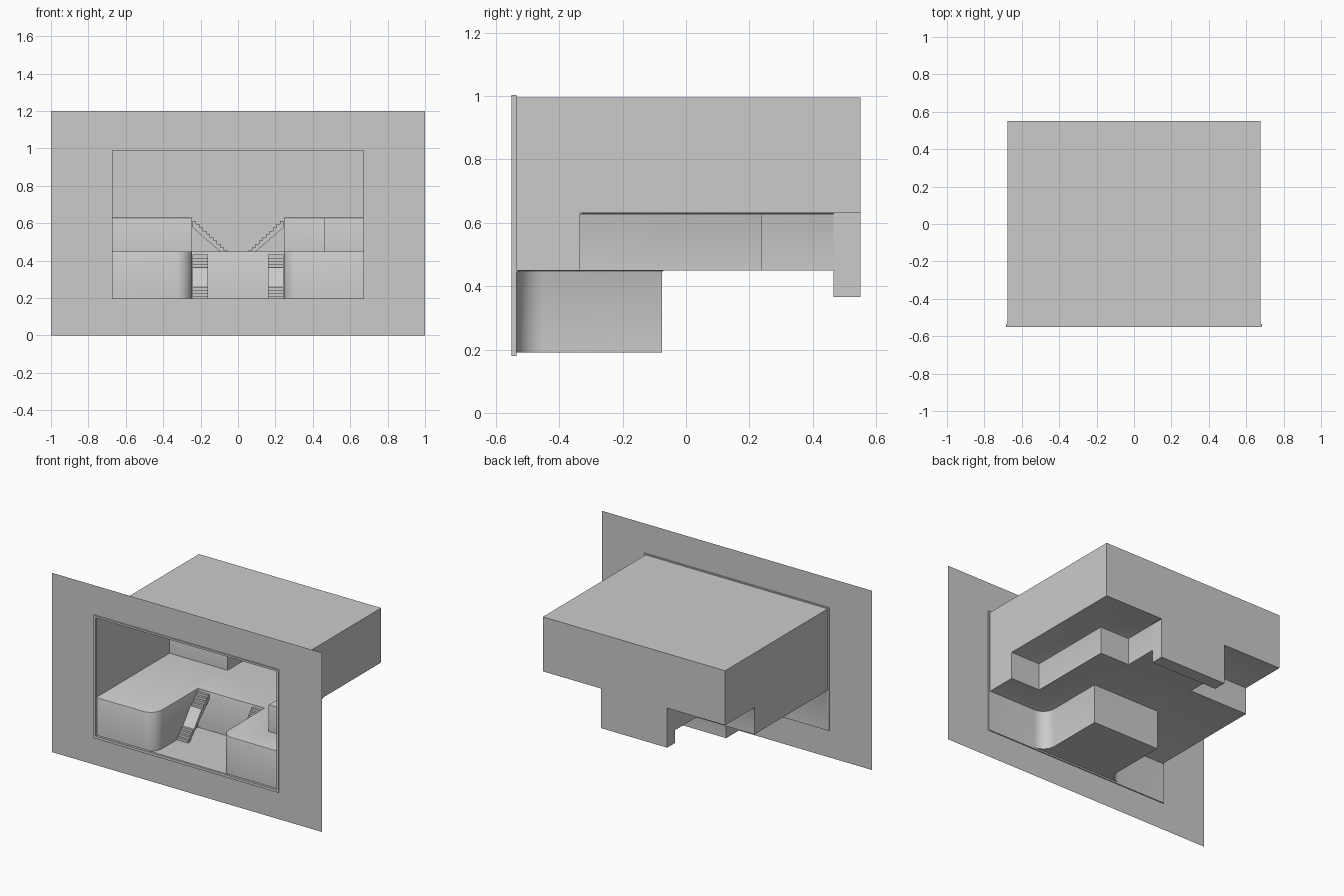
import bpy, bmesh
from math import sin, cos, pi

if "Cube" in bpy.data.objects:
    bpy.data.objects.remove(bpy.data.objects["Cube"])


def finish(name, bm, smooth=False):
    me = bpy.data.meshes.new(name)
    bm.to_mesh(me)
    bm.free()
    ob = bpy.data.objects.new(name, me)
    bpy.context.collection.objects.link(ob)
    if smooth:
        bpy.ops.object.select_all(action='DESELECT')
        ob.select_set(True)
        bpy.context.view_layer.objects.active = ob
        bpy.ops.object.shade_smooth_by_angle(angle=0.7)
    return ob


def face(bm, pts):
    bm.faces.new([bm.verts.new(p) for p in pts])


def floor(bm, path, z):
    face(bm, [(x, y, z) for x, y in path])


def strip(bm, path, z0, z1):
    for (ax, ay), (bx, by) in zip(path, path[1:]):
        face(bm, [(ax, ay, z0), (bx, by, z0), (bx, by, z1), (ax, ay, z1)])


def ring(name, outer, inner, y, depth=0):
    """Rectangular border; rectangles are half width, bottom, top."""
    bm = bmesh.new()
    loops = []
    for w, lo, hi in (outer, inner):
        loops.append([bm.verts.new(p) for p in
                      ((-w, y, lo), (w, y, lo), (w, y, hi), (-w, y, hi))])
    o, i = loops
    for k in range(4):
        n = (k + 1) % 4
        bm.faces.new((o[k], o[n], i[n], i[k]))
    if depth:
        r = bmesh.ops.extrude_face_region(bm, geom=bm.faces[:])
        vs = [g for g in r['geom'] if isinstance(g, bmesh.types.BMVert)]
        bmesh.ops.translate(bm, verts=vs, vec=(0, depth, 0))
        bmesh.ops.recalc_face_normals(bm, faces=bm.faces[:])
    return finish(name, bm)


W, F, B, TOP = 0.675, -0.535, 0.55, 0.995      # room half width, front, back, ceiling
PIT, LOW, MID, HIGH = 0.245, 0.19, 0.45, 0.63  # pit half width and floor levels
PITB, R, RB, BACKPIT = -0.075, 0.085, 0.465, 0.365

# Front wall with opening, and the frame around it
ring("front_wall", (1, 0, 1.2), (0.675, 0.19, 0.995), -0.542)
ring("opening_frame", (0.685, 0.18, 1.003), (0.67, 0.198, 0.99), -0.55, 0.015)

# Room shell: plan outlines
arc = [(-PIT - R + R * sin(t * pi / 20), F + R - R * cos(t * pi / 20)) for t in range(11)]
pit = arc + [(-PIT, PITB)]
pit += [(-x, y) for x, y in reversed(pit)]
pit_rim = [(-W, F)] + pit + [(W, F)]
right_rim = [(W, -0.335), (0.46, -0.335), (0.46, 0.24), (PIT, 0.24), (PIT, RB)]
left_rim = [(-PIT, RB), (-PIT, 0.24), (-W, 0.24)]

bm = bmesh.new()
floor(bm, pit_rim + right_rim + left_rim, MID)            # main floor
floor(bm, pit, LOW)                                       # pit floor
floor(bm, right_rim + [(PIT, B), (W, B)], HIGH)           # right raised floor
floor(bm, [(-PIT, B)] + left_rim + [(-W, B)], HIGH)       # left raised floor
strip(bm, pit_rim, LOW, MID)
strip(bm, right_rim, MID, HIGH)
strip(bm, left_rim, MID, HIGH)
bmesh.ops.remove_doubles(bm, verts=bm.verts[:], dist=1e-4)


def is_rim(e):
    if len(e.link_faces) != 2:
        return False
    za, zb = (v.co.z for v in e.verts)
    if abs(za - zb) > 1e-4 or za < MID - 1e-3:
        return False
    ms = [f.calc_center_median().z for f in e.link_faces]
    return min(ms) < za - 1e-3 and max(ms) < za + 1e-3


bmesh.ops.bevel(bm, geom=[e for e in bm.edges if is_rim(e)], offset=0.007,
                segments=2, profile=0.5, affect='EDGES')
# sunken landing at the back
floor(bm, [(-PIT, RB), (PIT, RB), (PIT, B), (-PIT, B)], BACKPIT)
strip(bm, [(-PIT, RB), (PIT, RB)], BACKPIT, MID)
for s in (-1, 1):
    strip(bm, [(s * PIT, RB), (s * PIT, B)], BACKPIT, HIGH)
finish("stepped_floors", bm, True)

bm = bmesh.new()
floor(bm, [(-W, F), (W, F), (W, B), (-W, B)], TOP)
for x, y in ((-W, 0.24), (W, -0.335)):
    face(bm, [(x, F, MID), (x, y, MID), (x, y, HIGH), (x, B, HIGH), (x, B, TOP), (x, F, TOP)])
face(bm, [(-W, B, HIGH), (-PIT, B, HIGH), (-PIT, B, BACKPIT), (PIT, B, BACKPIT),
          (PIT, B, HIGH), (W, B, HIGH), (W, B, TOP), (-W, B, TOP)])
finish("room_walls_and_ceiling", bm)


def stairs(name, n, run, top, bottom, place, w0, w1, ramp=()):
    """Stepped slab going down; place(d, w, z) maps distance and width to space."""
    h, d = (top - bottom) / n, run / n
    prof = [(0, top)]
    for k in range(n):
        if k not in ramp:
            prof += [(k * d, top - k * h - h), (k * d + d, top - k * h - h)]
    prof += [(run, bottom), (run - 2 * d, bottom), (0, top - 3 * h)]
    prof = [p for i, p in enumerate(prof) if p != prof[i - 1]]
    bm = bmesh.new()
    a = [bm.verts.new(place(q, w0, z)) for q, z in prof]
    b = [bm.verts.new(place(q, w1, z)) for q, z in prof]
    bm.faces.new(a)
    bm.faces.new(b)
    for i in range(len(a)):
        bm.faces.new((a[i - 1], a[i], b[i], b[i - 1]))
    bmesh.ops.recalc_face_normals(bm, faces=bm.faces[:])
    finish(name, bm)


# Pit stairs along the side walls, back stairs down to the sunken landing
for s, side in ((-1, "left"), (1, "right")):
    stairs("pit_stairs_" + side, 15, 0.24, MID, LOW + 0.001,
           lambda d, w, z: (s * w, PITB - d, z), 0.16, 0.244, ramp=range(5, 10))
    stairs("back_stairs_" + side, 15, 0.28, HIGH, BACKPIT + 0.001,
           lambda d, w, z: (s * (0.243 - d), w, z), RB + 0.001, B - 0.001)
